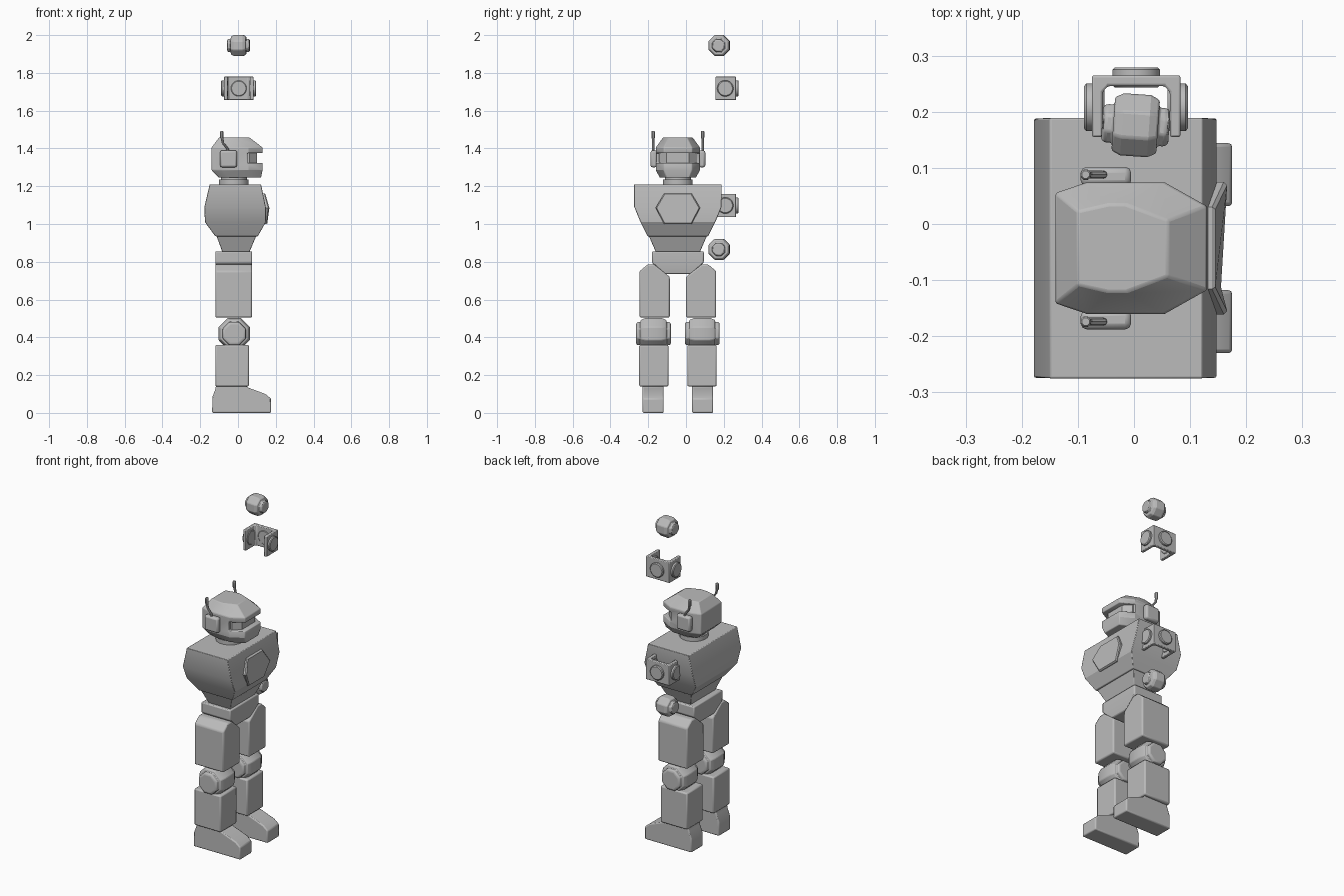
import bpy, bmesh, math

if "Cube" in bpy.data.objects:
    bpy.data.objects.remove(bpy.data.objects["Cube"], do_unlink=True)

grey = bpy.data.materials.new("plain_grey")
grey.use_nodes = True
grey.diffuse_color = (0.5, 0.5, 0.5, 1)
grey.node_tree.nodes["Principled BSDF"].inputs["Base Color"].default_value = (0.5, 0.5, 0.5, 1)

MID = -0.043   # side-to-side centre of the body


def solid(name, rings, bevel=0.0, y=MID, segments=2):
    """Closed skin through matching rings of points, with capped ends."""
    bm = bmesh.new()
    loops = [[bm.verts.new(p) for p in ring] for ring in rings]
    n = len(loops[0])
    for a, b in zip(loops, loops[1:]):
        for i in range(n):
            j = (i + 1) % n
            bm.faces.new((a[i], a[j], b[j], b[i]))
    bm.faces.new(loops[0])
    bm.faces.new(loops[-1])
    bmesh.ops.recalc_face_normals(bm, faces=bm.faces)
    mesh = bpy.data.meshes.new(name)
    bm.to_mesh(mesh)
    bm.free()
    mesh.materials.append(grey)
    ob = bpy.data.objects.new(name, mesh)
    bpy.context.collection.objects.link(ob)
    ob.location.y = y
    if bevel:
        m = ob.modifiers.new("soft_edges", "BEVEL")
        m.width, m.segments, m.limit_method = bevel, segments, "ANGLE"
        m.angle_limit = math.radians(30)
    bpy.ops.object.select_all(action="DESELECT")
    ob.select_set(True)
    bpy.context.view_layer.objects.active = ob
    bpy.ops.object.shade_smooth_by_angle(angle=math.radians(25))
    return ob


def rect(z, x0, x1, half):
    return [(x0, -half, z), (x1, -half, z), (x1, half, z), (x0, half, z)]


def box(name, x0, x1, y0, y1, z0, z1, bevel=0.0, y=MID):
    rings = [[(x0, y0, z), (x1, y0, z), (x1, y1, z), (x0, y1, z)] for z in (z0, z1)]
    return solid(name, rings, bevel, y)


def lathe(name, profile, centre, axis, sides, bevel=0.0, y=MID):
    """Profile of (distance along axis, radius) turned around x, y or z."""
    rings = []
    for t, r in profile:
        ring = []
        for i in range(sides):
            a = (i + 0.5) * math.tau / sides
            u, v = r * math.cos(a), r * math.sin(a)
            p = {"x": (t, u, v), "y": (u, t, v), "z": (u, v, t)}[axis]
            ring.append(tuple(c + d for c, d in zip(centre, p)))
        rings.append(ring)
    return solid(name, rings, bevel, y)


def drum(name, centre, axis, half, r, cap_half, cap_r, y=MID):
    """Chamfered eight-sided joint with a smaller cap on each end."""
    side = [(cap_half, cap_r * 0.85), (cap_half - 0.006, cap_r), (half, cap_r),
            (half, r * 0.86), (half * 0.6, r)]
    profile = [(-t, q) for t, q in side] + [(t, q) for t, q in reversed(side)]
    return lathe(name, profile, centre, axis, 8, 0.004, y)


# Torso, abdomen and hips
solid("torso", [rect(0.935, -0.12, 0.105, 0.16), rect(1.01, -0.175, 0.147, 0.198),
                rect(1.09, -0.178, 0.147, 0.231), rect(1.21, -0.15, 0.122, 0.232)], 0.003)
solid("abdomen", [rect(0.85, -0.082, 0.06, 0.116), rect(0.94, -0.115, 0.098, 0.155)], 0.003)
solid("hips", [rect(0.735, -0.11, 0.065, 0.07), rect(0.795, -0.12, 0.075, 0.137),
               rect(0.855, -0.12, 0.075, 0.137)], 0.006)


# Folded six-sided chest plate
def plate_ring(shift, grow):
    pts = [(0.163, -0.118, 1.085), (0.142, -0.073, 1.162), (0.142, 0.073, 1.162),
           (0.163, 0.118, 1.085), (0.152, 0.073, 1.0), (0.152, -0.073, 1.0)]
    return [(x + shift, y * grow, 1.08 + (z - 1.08) * grow) for x, y, z in pts]


solid("chest_plate", [plate_ring(-0.03, 1), plate_ring(-0.003, 1), plate_ring(0.003, 0.95)])

# Neck
lathe("neck", [(1.2, 0.08), (1.235, 0.08), (1.235, 0.07), (1.27, 0.07)], (-0.022, 0, 0), "z", 16)


# Head with a slot across the face
def head_ring(z, back, front, half):
    outline = [(back, half * 0.84), (back + 0.055, half), (front - 0.075, half), (front, half * 0.64)]
    return [(x, h, z) for x, h in outline] + [(x, -h, z) for x, h in reversed(outline)]


head = solid("head", [head_ring(1.245, -0.1, 0.122, 0.095), head_ring(1.285, -0.14, 0.13, 0.117),
                      head_ring(1.405, -0.14, 0.13, 0.117), head_ring(1.458, -0.1, 0.06, 0.078)])
slot = box("slot_cutter", 0.05, 0.2, -0.2, 0.2, 1.323, 1.375)
slot.hide_render = True
cut = head.modifiers.new("face_slot", "BOOLEAN")
cut.object, cut.solver = slot, "EXACT"
bpy.context.view_layer.objects.active = head
bpy.ops.object.modifier_apply(modifier=cut.name)
bpy.data.objects.remove(slot, do_unlink=True)
soft = head.modifiers.new("soft_edges", "BEVEL")
soft.width, soft.segments, soft.limit_method = 0.006, 2, "ANGLE"
solid("visor", [[(0.03, -0.1, z), (0.06, -0.1, z), (0.1, -0.06, z),
                 (0.1, 0.06, z), (0.06, 0.1, z), (0.03, 0.1, z)] for z in (1.315, 1.385)])

for side, s in (("left", 1), ("right", -1)):
    # Ear pad and its bent antenna
    box(side + "_ear", -0.095, -0.005, s * 0.11, s * 0.145, 1.3, 1.39, 0.011)
    path = [(-0.052, 1.37), (-0.056, 1.4), (-0.08, 1.43), (-0.085, 1.46)]
    solid(side + "_antenna", [[(x + 0.007 * math.cos(a), s * 0.131 + 0.007 * math.sin(a), z)
                               for a in (i * math.tau / 8 for i in range(8))] for x, z in path])
    lathe(side + "_antenna_tip", [(1.452, 0.007), (1.458, 0.01), (1.488, 0.01), (1.493, 0.007)],
          (-0.086, s * 0.131, 0), "z", 8)

    # Thigh with sloped shoulders
    cross = [(0.043, 0.505), (0.203, 0.505), (0.203, 0.75), (0.16, 0.786), (0.125, 0.786), (0.043, 0.72)]
    solid(side + "_thigh", [[(x, s * y, z) for y, z in cross] for x in (-0.12, 0.075)], 0.008)

    # Knee, shin and foot
    drum(side + "_knee", (-0.02, s * 0.129, 0.42), "y", 0.068, 0.09, 0.092, 0.066)
    box(side + "_shin", -0.12, 0.058, s * 0.05, s * 0.205, 0.14, 0.36, 0.008)
    profile = [(-0.137, 0), (0.175, 0), (0.175, 0.075), (0.145, 0.1), (0.045, 0.137),
               (0.045, 0.15), (-0.115, 0.15), (-0.12, 0.125), (-0.135, 0.085)]
    solid(side + "_foot", [[(x, s * y, z) for x, z in profile] for y in (0.075, 0.187)], 0.008)

# Two loose pairs of joint drum and three-sided bracket
for label, ball_z, bracket_z in (("upper", 1.945, 1.718), ("lower", 0.866, 1.098)):
    ball = drum(label + "_joint", (0, 0, 0), "x", 0.04, 0.06, 0.06, 0.037, 0)
    ball.location = (0.003, 0.176, ball_z)
    ball.rotation_euler.z = math.radians(-4)

    u_shape = [(-0.075, 0.155), (-0.075, 0.265), (0.083, 0.265), (0.083, 0.155), (0.064, 0.155),
               (0.064, 0.235), (0.054, 0.246), (-0.046, 0.246), (-0.056, 0.235), (-0.056, 0.155)]
    solid(label + "_bracket", [[(x, y, bracket_z + h) for x, y in u_shape] for h in (-0.062, 0.062)],
          0.004, 0)
    disc = [(-0.018, 0.038), (-0.014, 0.043), (0.014, 0.043), (0.018, 0.038)]
    for part, x, y, axis in (("right", -0.071, 0.208, "x"), ("left", 0.078, 0.208, "x"),
                             ("back", 0.004, 0.261, "y")):
        lathe(f"{label}_{part}_disc", disc, (x, y, bracket_z), axis, 24, 0, 0)
